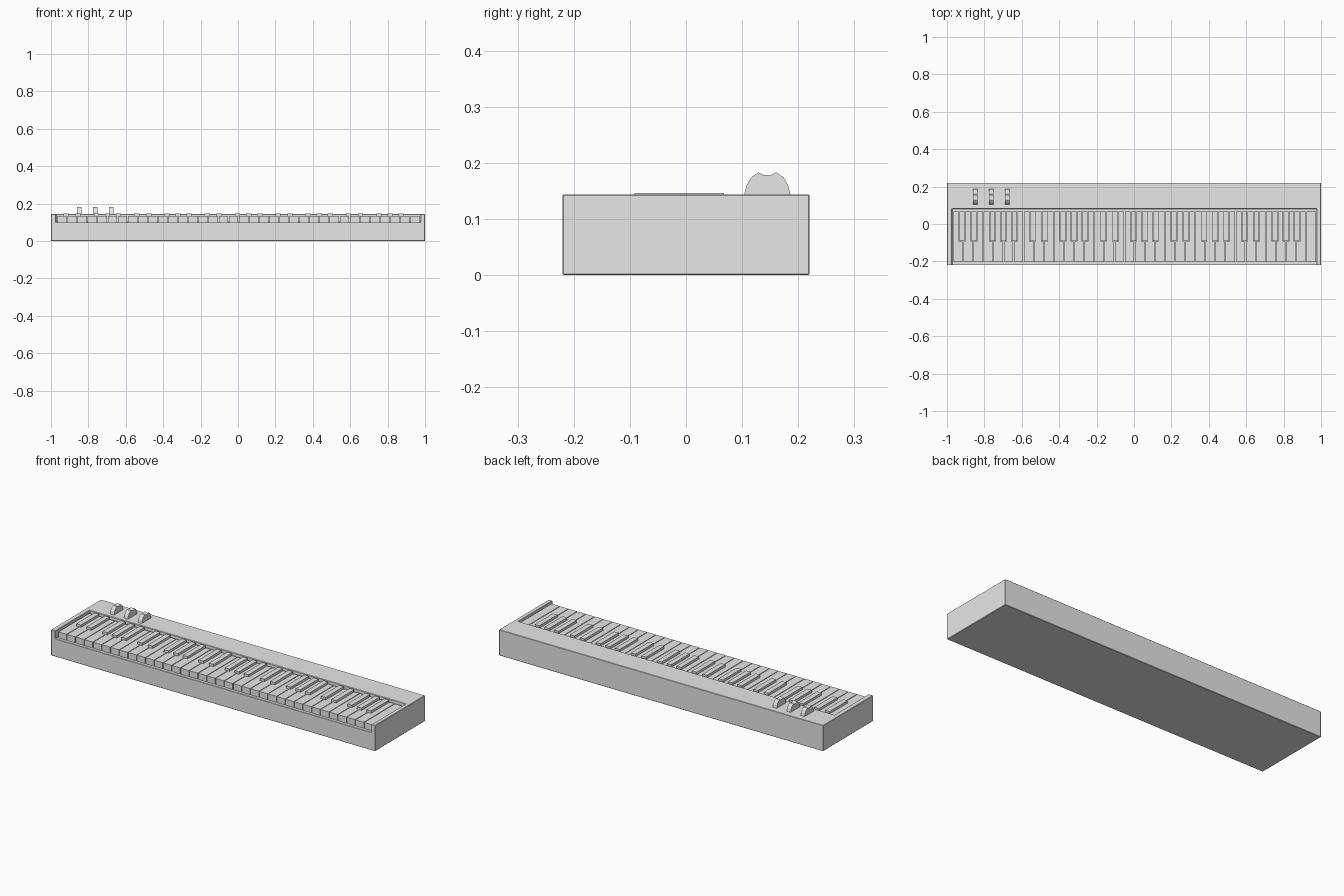
import bpy
import bmesh

cube = bpy.data.objects.get("Cube")
if cube:
    bpy.data.objects.remove(cube, do_unlink=True)

grey = bpy.data.materials.new("plain grey")
grey.diffuse_color = (0.8, 0.8, 0.8, 1)
grey.use_nodes = True
grey.node_tree.nodes["Principled BSDF"].inputs["Base Color"].default_value = (0.8, 0.8, 0.8, 1)


def prism(name, outline, direction, bevel=0.0):
    """Extrude a closed outline along a direction into a solid."""
    bm = bmesh.new()
    face = bm.faces.new([bm.verts.new(p) for p in outline])
    new = bmesh.ops.extrude_face_region(bm, geom=[face])["geom"]
    bmesh.ops.translate(bm, vec=direction, verts=[v for v in new if isinstance(v, bmesh.types.BMVert)])
    bmesh.ops.recalc_face_normals(bm, faces=bm.faces)
    mesh = bpy.data.meshes.new(name)
    bm.to_mesh(mesh)
    bm.free()
    mesh.materials.append(grey)
    obj = bpy.data.objects.new(name, mesh)
    bpy.context.collection.objects.link(obj)
    if bevel:
        add_bevel(obj, bevel)
    return obj


def add_bevel(obj, width):
    mod = obj.modifiers.new("edge bevel", "BEVEL")
    mod.width = width
    mod.segments = 1
    mod.limit_method = "ANGLE"


def box(name, x0, x1, y0, y1, z0, z1, bevel=0.0):
    outline = [(x0, y0, z0), (x1, y0, z0), (x1, y1, z0), (x0, y1, z0)]
    return prism(name, outline, (0, 0, z1 - z0), bevel)


# Case with a key bed open at the front
FLOOR, TOP = 0.10, 0.144
case = box("case", -1, 1, -0.22, 0.22, 0, TOP)
cutter = box("key_bed_cutter", -0.973, 0.977, -0.3, 0.082, FLOOR, 0.3)
cutter.hide_render = True
cutter.hide_viewport = True
cut = case.modifiers.new("key bed", "BOOLEAN")
cut.object = cutter
cut.operation = "DIFFERENCE"
cut.solver = "EXACT"
add_bevel(case, 0.002)

# Keyboard layout: five octaves and one closing key
LEFT, RIGHT, COUNT = -0.968, 0.974, 36
PITCH = (RIGHT - LEFT) / COUNT
GAP = 0.002
FRONT, STEP, BACK = -0.203, -0.092, 0.068
BLACK_HALF = 0.014
SHIFT = {1: -0.005, 2: 0.005, 4: -0.005, 5: 0, 6: 0.005}


def black_centre(i):
    """Centre of the raised key on boundary i, or None."""
    if 0 < i < COUNT and i % 7 in SHIFT:
        return LEFT + i * PITCH + SHIFT[i % 7]
    return None


# White keys, notched beside the raised keys
for i in range(COUNT):
    x0 = LEFT + i * PITCH + GAP
    x1 = LEFT + (i + 1) * PITCH - GAP
    low, high = black_centre(i), black_centre(i + 1)
    t0 = x0 if low is None else low + BLACK_HALF + GAP
    t1 = x1 if high is None else high - BLACK_HALF - GAP
    notch = STEP - GAP
    outline = [(x0, FRONT), (x1, FRONT)]
    if high is not None:
        outline += [(x1, notch), (t1, notch)]
    outline += [(t1, BACK), (t0, BACK)]
    if low is not None:
        outline += [(t0, notch), (x0, notch)]
    prism(f"white_key_{i + 1}", [(x, y, FLOOR) for x, y in outline], (0, 0, 0.034))

# Raised keys
for i in range(COUNT):
    c = black_centre(i)
    if c is not None:
        box(f"black_key_{i}", c - BLACK_HALF, c + BLACK_HALF, STEP, BACK, FLOOR, 0.146)

# Control wheels: faceted half discs with a finger dip on top
half = [(0.041, TOP - 0.005), (0.041, TOP), (0.037, 0.160), (0.029, 0.174), (0.016, 0.183)]
profile = [(-y, z) for y, z in half] + [(-0.006, 0.178), (0.006, 0.178)] + half[::-1]
for n, x in enumerate((-0.85, -0.764, -0.678)):
    prism(f"control_wheel_{n + 1}", [(x - 0.012, 0.145 + y, z) for y, z in profile], (0.024, 0, 0))
